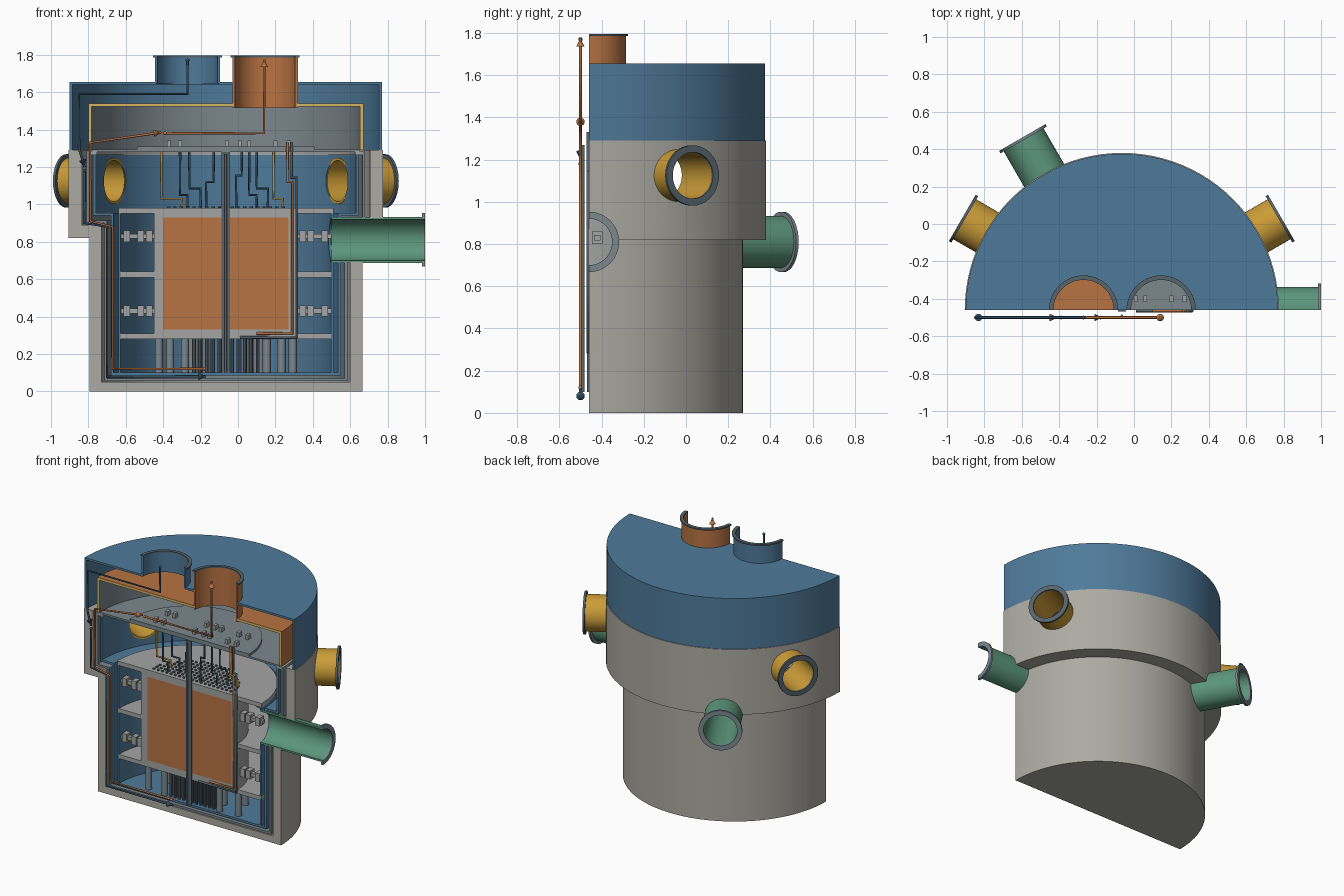
import bpy, bmesh, math
from mathutils import Matrix, Vector

if "Cube" in bpy.data.objects:
    bpy.data.objects.remove(bpy.data.objects["Cube"])

CX, CY = -0.065, -0.46            # vessel axis, lying on the section plane
AXIS = Matrix.Translation((CX, CY, 0))


def material(name, hexa):
    col = []
    for i in range(0, 6, 2):
        c = int(hexa[i:i + 2], 16) / 255
        col.append(((c + 0.055) / 1.055) ** 2.4 if c > 0.04 else c / 12.92)
    m = bpy.data.materials.new(name)
    m.use_nodes = True
    m.diffuse_color = (*col, 1)
    m.node_tree.nodes["Principled BSDF"].inputs["Base Color"].default_value = (*col, 1)
    return m


CONCRETE = material("concrete", "ACAAA2")
BLUE = material("cool blue", "4F7A9A")
ORANGE = material("hot orange", "B87343")
YELLOW = material("nozzle yellow", "CB9C38")
GREEN = material("duct green", "5C967C")
STEEL = material("steel", "7B878D")
LIGHT = material("light steel", "A3A5A3")
DARK = material("dark steel", "56646C")
NAVY = material("dark blue", "34546B")
CREAM = material("lining cream", "D6B564")


def finish(name, bm, mats, matrix=Matrix()):
    bmesh.ops.transform(bm, matrix=matrix, verts=bm.verts)
    me = bpy.data.meshes.new(name)
    bm.to_mesh(me)
    bm.free()
    for m in mats:
        me.materials.append(m)
    ob = bpy.data.objects.new(name, me)
    bpy.context.collection.objects.link(ob)
    return ob


def revolve(name, profile, mats, matrix=AXIS, half=True, steps=48):
    """Spin a closed (radius, height) outline; the half turn is capped on the section plane."""
    bm = bmesh.new()
    count = steps + 1 if half else steps * 2
    pole = [bm.verts.new((0, 0, z)) if r == 0 else None for r, z in profile]
    rings = []
    for k in range(count):
        a = math.pi * k / steps
        rings.append([pole[i] or bm.verts.new((r * math.cos(a), r * math.sin(a), z))
                      for i, (r, z) in enumerate(profile)])
    n = len(profile)
    for k in range(steps if half else count):
        p, q = rings[k], rings[(k + 1) % count]
        for i in range(n):
            j = (i + 1) % n
            face = list(dict.fromkeys((p[i], p[j], q[j], q[i])))
            if len(face) > 2:
                bm.faces.new(face)
    if half:
        bm.faces.new(rings[0])
        bm.faces.new(rings[-1])
    bmesh.ops.recalc_face_normals(bm, faces=bm.faces)
    return finish(name, bm, mats, matrix)


def ring(name, r0, r1, z0, z1, mat, **kw):
    return revolve(name, [(r0, z0), (r1, z0), (r1, z1), (r0, z1)], [mat], **kw)


def add_cyl(bm, r, p0, p1, r2=None, seg=32):
    p0, p1 = Vector(p0), Vector(p1)
    d = p1 - p0
    m = Matrix.Translation((p0 + p1) / 2) @ d.to_track_quat('Z', 'Y').to_matrix().to_4x4()
    bmesh.ops.create_cone(bm, cap_ends=True, segments=seg, radius1=r,
                          radius2=r if r2 is None else r2, depth=d.length, matrix=m)


def add_box(bm, centre, size):
    m = Matrix.Translation(centre) @ Matrix.Diagonal((*size, 1))
    bmesh.ops.create_cube(bm, size=1, matrix=m)


def cut(ob, cylinders):
    for r, p0, p1 in cylinders:
        bm = bmesh.new()
        add_cyl(bm, r, p0, p1, seg=64)
        tool = finish("cutter", bm, [])
        mod = ob.modifiers.new("hole", 'BOOLEAN')
        mod.operation, mod.solver, mod.object = 'DIFFERENCE', 'EXACT', tool
        dg = bpy.context.evaluated_depsgraph_get()
        me = bpy.data.meshes.new_from_object(ob.evaluated_get(dg))
        ob.modifiers.clear()
        ob.data = me
        bpy.data.objects.remove(tool)


def line(name, points, mat, radius=0.007):
    cu = bpy.data.curves.new(name, 'CURVE')
    cu.dimensions, cu.bevel_depth, cu.bevel_resolution = '3D', radius, 2
    cu.use_fill_caps = True
    sp = cu.splines.new('POLY')
    sp.points.add(len(points) - 1)
    for p, co in zip(sp.points, points):
        p.co = (*co, 1)
    cu.materials.append(mat)
    ob = bpy.data.objects.new(name, cu)
    bpy.context.collection.objects.link(ob)


# Concrete vault and nested liners
vault = revolve("concrete_vault", [(0, 0), (.73, 0), (.73, .82), (.84, .82), (.84, 1.29), (.77, 1.29),
                                   (.77, .89), (.665, .89), (.665, .05), (0, .05)], [CONCRETE])
baffle = revolve("baffle_liner", [(0, .055), (.65, .055), (.65, .9), (.745, .9), (.745, 1.28), (.73, 1.28),
                                  (.73, .915), (.635, .915), (.635, .07), (0, .07)], [STEEL])
vessel = revolve("inner_vessel", [(0, .085), (.615, .085), (.615, .94), (.71, .94), (.71, 1.27), (.695, 1.27),
                                  (.695, .955), (.6, .955), (.6, .1), (0, .1)], [BLUE])
barrel = ring("core_barrel", .562, .575, .1, .95, BLUE)
ring("vessel_rim", .69, .745, 1.265, 1.285, LIGHT)

# Lid, hot dome inside it
lid = revolve("outer_lid", [(.835, 1.29), (.835, 1.655), (0, 1.655), (0, 1.64), (.82, 1.64), (.82, 1.29)], [BLUE])
dome = revolve("hot_dome", [(.735, 1.29), (.735, 1.54), (0, 1.54), (0, 1.522), (.717, 1.522), (.717, 1.29)],
               [ORANGE, CREAM, STEEL])
for f in dome.data.polygons:
    out = Vector((f.center.x - CX, f.center.y - CY, 0))
    if f.normal.y < -.99 and abs(f.center.y - CY) < .001:
        f.material_index = 1
    elif f.normal.z < -.5 or (abs(f.normal.z) < .5 and f.normal.dot(out) < 0):
        f.material_index = 2

# Deck with small sockets
ring("deck_plate", 0, .715, 1.28, 1.293, STEEL)
ring("deck_disc", 0, .475, 1.288, 1.31, LIGHT).data.materials[0] = STEEL
bm = bmesh.new()
for x in (-.37, -.31, -.06, .01, .06, .2, .27):
    for y in (-.4, -.27):
        add_box(bm, (x, y, 1.325), (.02, .035, .035))
finish("deck_sockets", bm, [LIGHT])

# Vertical ports on the lid
PORT = .175
for name, x, z, mat in (("cold_port", -.27, 1.645, BLUE), ("hot_port", .145, 1.515, ORANGE)):
    at = Matrix.Translation((x, CY, 0))
    ring(name, PORT - .014, PORT, z, 1.785, mat, matrix=at, steps=32)
    ring(name + "_flange", PORT - .014, PORT + .01, 1.785, 1.795, DARK, matrix=at, steps=32)
    hole = (PORT - .007, (x, CY, 1.45), (x, CY, 1.9))
    cut(lid, [hole])
    if mat == ORANGE:
        cut(dome, [hole])

# Radial ducts through the walls
for name, deg, z, r0, r1, mat in (("left_nozzle", 30, 1.125, .69, .985, YELLOW),
                                  ("right_nozzle", 150, 1.125, .69, .985, YELLOW),
                                  ("left_duct", 0, .81, .565, 1.065, GREEN),
                                  ("back_duct", 120, .81, .565, 1.065, GREEN)):
    turn = Matrix.Rotation(math.radians(deg), 4, 'Z')
    at = Matrix.Translation((CX, CY, z)) @ turn @ Matrix.Rotation(math.pi / 2, 4, 'Y')
    kw = dict(matrix=at, half=deg == 0, steps=32)
    ring(name, .11, .123, r0, r1 - .012, mat, **kw)
    ring(name + "_flange", .11, .143, r1 - .015, r1, DARK if mat == YELLOW else STEEL, **kw)
    for wall in (vault, baffle, vessel, barrel):
        if mat == GREEN or wall != barrel:
            cut(wall, [(.117, at @ Vector((0, 0, .4)), at @ Vector((0, 0, 1.2)))])

# Core, shroud and support plates
ring("core_block", 0, .335, .33, .93, ORANGE)
revolve("core_shroud", [(0, .28), (.385, .28), (.385, .98), (0, .98), (0, .93), (.335, .93),
                        (.335, .33), (0, .33)], [LIGHT])
for name, z in (("lower_plate", .28), ("middle_plate", .61), ("upper_plate", .95)):
    ring(name, .385, .575, z, z + .03, LIGHT)
ring("centre_column", 0, .022, .1, 1.28, DARK, matrix=AXIS @ Matrix.Translation((0, -.008, 0)), steps=12)
line("centre_rod", [(CX, CY - .028, .1), (CX, CY - .028, 1.27)], STEEL, .006)

# Fuel channel tops above the core, instrument rods below it
tops, rods = bmesh.new(), bmesh.new()
for i in range(-9, 10):
    for j in range(1, 10):
        x, y = i * .034, j * .034
        if math.hypot(x, y) < .33:
            add_cyl(tops, .009, (CX + x, CY + y, .975), (CX + x, CY + y, .988), seg=8)
        if math.hypot(x, y) < .2:
            add_cyl(rods, .01, (CX + x, CY + y, .1), (CX + x, CY + y, .285), seg=8)
finish("channel_tops", tops, [DARK])
finish("instrument_rods", rods, [DARK])

# Support legs
bm = bmesh.new()
for r in (.22, .36):
    for k in range(7):
        a = math.radians(6 + 28 * k)
        x, y = CX + r * math.cos(a), CY + .01 + r * math.sin(a)
        add_cyl(bm, .022, (x, y, .095), (x, y, .285), seg=16)
finish("support_legs", bm, [STEEL])

# Lateral restraint brackets
bm = bmesh.new()
for side in (-1, 1):
    for z in (.43, .83):
        add_box(bm, (CX + side * .475, CY + .04, z), (.18, .03, .025))
        for d in (.41, .455, .53):
            add_box(bm, (CX + side * d, CY + .04, z), (.035, .05, .06))
finish("restraint_brackets", bm, [LIGHT])

# Thin pipework between deck and core
for k, (x0, x1) in enumerate(((-.31, -.27), (-.26, -.2), (-.13, -.17), (.02, -.01), (.06, .1), (.1, .16))):
    y, z = CY + .05 + .03 * (k % 3), 1.05 + .035 * (k % 4)
    line("cold_pipe", [(x0, y, 1.28), (x0, y, z), (x1, y, z), (x1, y, .98)], NAVY)
for x0, x1 in ((-.41, -.3), (.19, .24)):
    line("yellow_pipe", [(x0, CY + .12, 1.28), (x0, CY + .12, 1.03), (x1, CY + .12, 1.03),
                         (x1, CY + .12, .98)], YELLOW)
for d in (0, .022):
    y = CY - .004
    line("hot_pipe", [(.265 + d, y, 1.33), (.265 + d, y, 1.12 + d), (.29 + d, y, 1.12 + d),
                      (.29 + d, y, .31 - d), (.1 - 4 * d, y, .31 - d)], (ORANGE, DARK)[d > 0], .008)

# Flow lines with arrowheads in front of the section
FY = -.5


def flow(name, points, mat, arrow=True):
    pts = [Vector((x, FY, z)) for x, z in points]
    line(name, pts, mat)
    bm = bmesh.new()
    if arrow:
        d = (pts[-1] - pts[-2]).normalized()
        add_cyl(bm, .02, pts[-1] - d * .04, pts[-1], r2=0, seg=16)
    bmesh.ops.create_uvsphere(bm, u_segments=12, v_segments=8, radius=.01, matrix=Matrix.Translation(pts[0]))
    finish(name + "_head", bm, [mat])


flow("cold_inflow", [(-.27, 1.77), (-.27, 1.59), (-.85, 1.59), (-.85, 1.3), (-.82, 1.2)], NAVY)
flow("cold_downflow", [(-.82, 1.18), (-.82, .9), (-.7, .88), (-.7, .08), (-.17, .08)], NAVY)
flow("hot_upflow", [(-.18, .12), (-.67, .12), (-.67, .88), (-.79, .91), (-.79, 1.33), (-.41, 1.385)], ORANGE)
flow("hot_outflow", [(-.39, 1.38), (.14, 1.38), (.14, 1.775)], ORANGE)

# Smooth round parts, keep edges crisp
bpy.ops.object.select_all(action='DESELECT')
for ob in bpy.context.collection.objects:
    if ob.type == 'MESH':
        ob.select_set(True)
        bpy.context.view_layer.objects.active = ob
bpy.ops.object.shade_smooth_by_angle(angle=math.radians(30))
